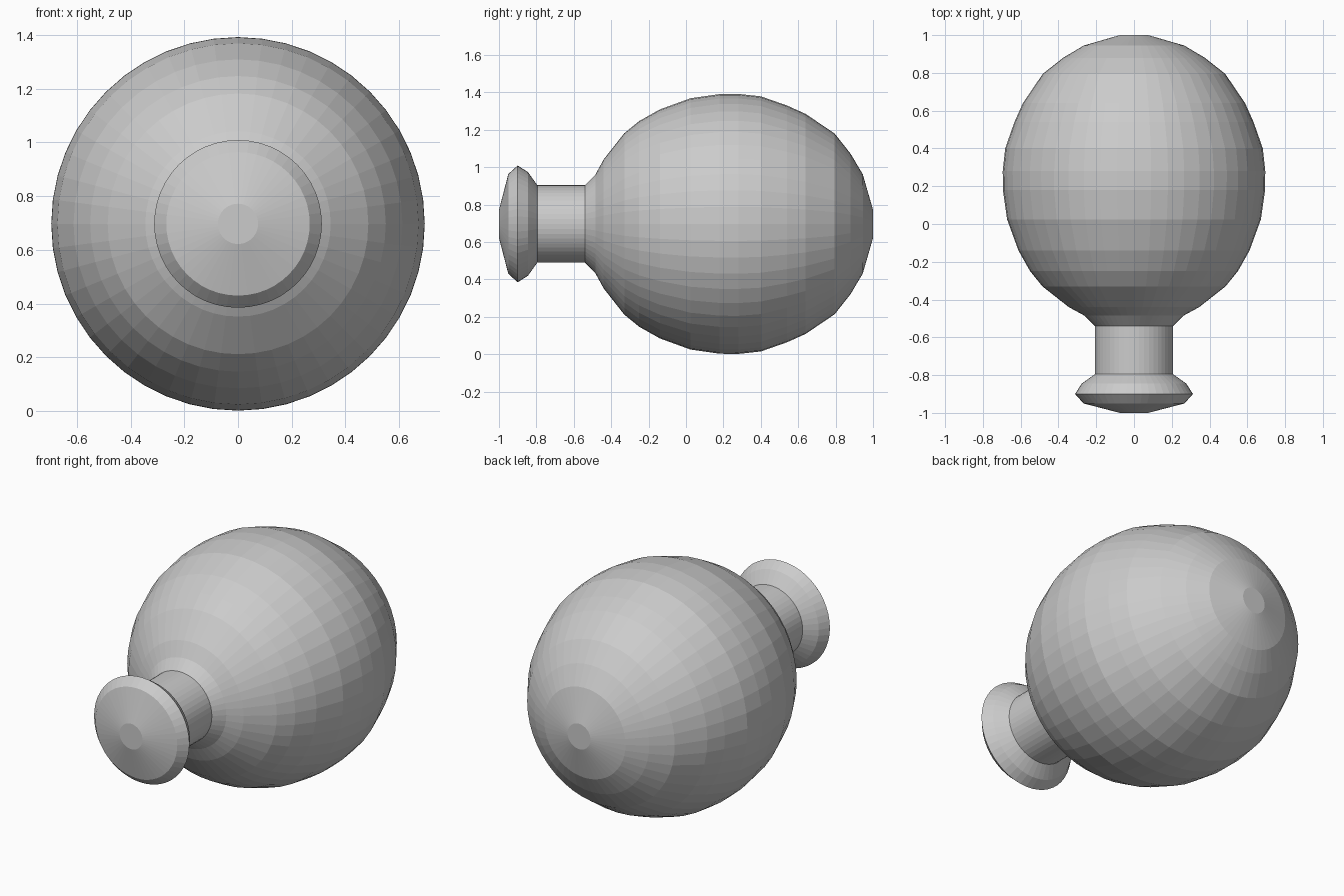
import bpy, bmesh
from math import cos, sin, tau

if "Cube" in bpy.data.objects:
    bpy.data.objects.remove(bpy.data.objects["Cube"])

AXIS_Z = 0.697
SIDES = 48


def lathe(name, profile):
    """Revolve (y, radius) pairs around the horizontal y axis, capping both ends."""
    bm = bmesh.new()
    rings = [[bm.verts.new((r * cos(tau * i / SIDES), y, AXIS_Z + r * sin(tau * i / SIDES)))
              for i in range(SIDES)] for y, r in profile]
    for a, b in zip(rings, rings[1:]):
        for i in range(SIDES):
            j = (i + 1) % SIDES
            bm.faces.new((a[i], a[j], b[j], b[i]))
    bm.faces.new(rings[0])
    bm.faces.new(rings[-1])
    bmesh.ops.recalc_face_normals(bm, faces=bm.faces[:])
    mesh = bpy.data.meshes.new(name)
    bm.to_mesh(mesh)
    bm.free()
    obj = bpy.data.objects.new(name, mesh)
    bpy.context.collection.objects.link(obj)
    return obj


# One continuous turned body: flared lip, straight neck, egg-shaped bulb
lip = [(-1.0, 0.075), (-0.95, 0.267), (-0.9, 0.312), (-0.845, 0.277), (-0.795, 0.207)]
neck = [(-0.54, 0.207)]
bulb = [(-0.485, 0.263), (-0.44, 0.345), (-0.33, 0.485), (-0.25, 0.55), (-0.14, 0.612),
        (0.025, 0.672), (0.18, 0.694), (0.28, 0.695), (0.40, 0.682), (0.54, 0.633),
        (0.64, 0.588), (0.795, 0.483), (0.88, 0.375), (0.945, 0.266), (1.0, 0.075)]
lathe("round_bottle", lip + neck + bulb)
